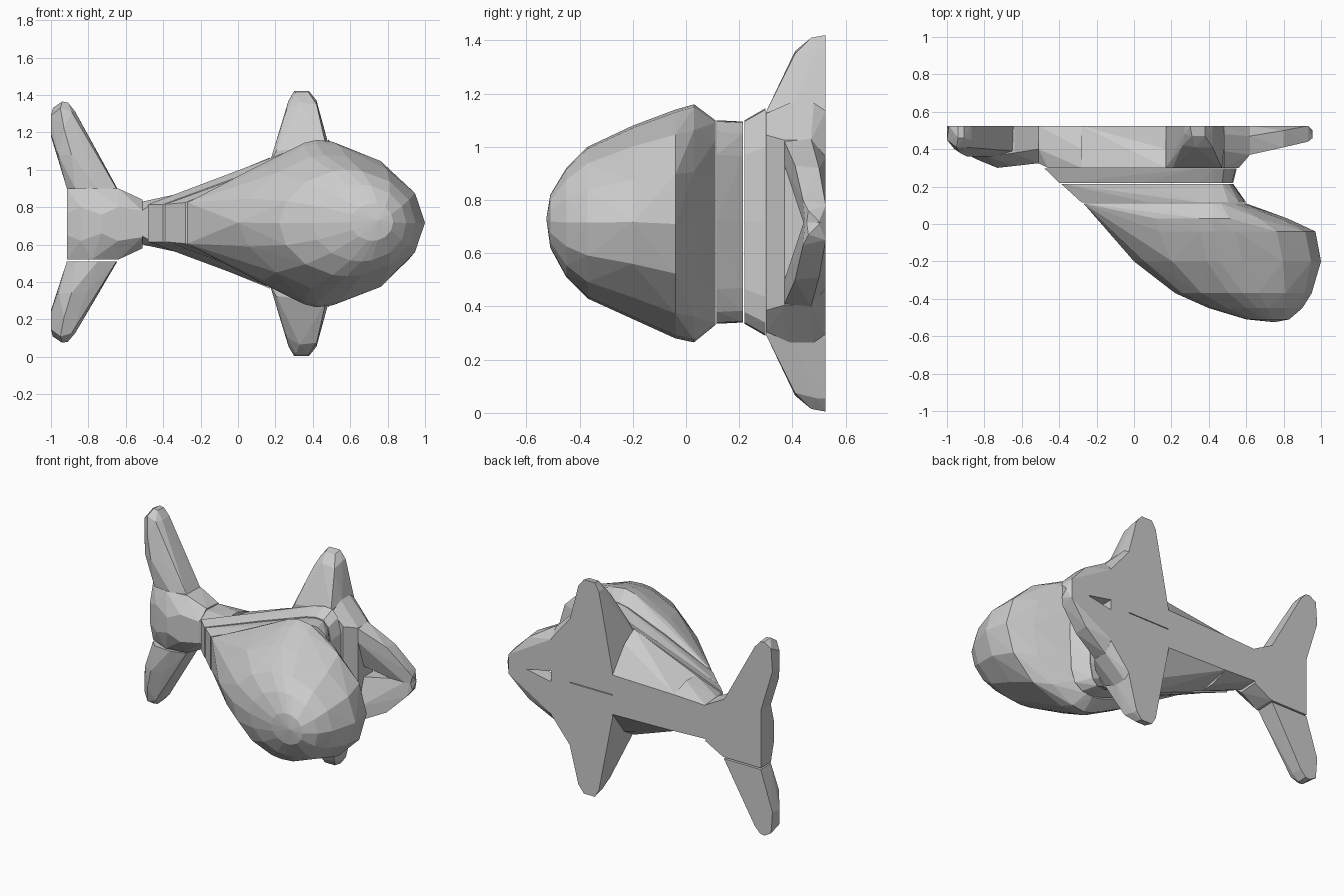
import bpy, bmesh
from math import sin, cos, pi

ZC = 0.715   # height of the body's centre line
BACK = 0.525  # flat rear plane


def hull(name, pts):
    """Faceted convex solid around a few points."""
    me = bpy.data.meshes.new(name)
    bm = bmesh.new()
    for p in pts:
        bm.verts.new(p)
    res = bmesh.ops.convex_hull(bm, input=bm.verts[:])
    junk = {g for g in res["geom_interior"] + res["geom_unused"]
            if isinstance(g, bmesh.types.BMVert)}
    bmesh.ops.delete(bm, geom=[v for v in junk if v.is_valid], context='VERTS')
    bmesh.ops.dissolve_limit(bm, angle_limit=0.02, verts=bm.verts[:], edges=bm.edges[:])
    bmesh.ops.recalc_face_normals(bm, faces=bm.faces[:])
    bm.to_mesh(me)
    bm.free()
    ob = bpy.data.objects.new(name, me)
    bpy.context.collection.objects.link(ob)
    return ob


def section(y, x0, x1, xm, z0, z1, p_aft, p_fore, n=14):
    """Egg-shaped slice at depth y; exponents set how pointed each end is."""
    pts = []
    zc, h = (z0 + z1) / 2, (z1 - z0) / 2
    for i in range(n):
        c, s = cos(2 * pi * i / n), sin(2 * pi * i / n)
        p = p_fore if c > 0 else p_aft
        r = (x1 - xm) if c > 0 else (xm - x0)
        ex = abs(c) ** (2 / p) * (1 if c > 0 else -1)
        ez = abs(s) ** (2 / p) * (1 if s > 0 else -1)
        pts.append((xm + r * ex, y, zc + h * ez))
    pts += [(xm, y, z0), (xm, y, z1)]
    return pts


def flip(pts, zc):
    return [(x, y, 2 * zc - z) for x, y, z in pts]


def both(pts):
    """Points given as (x, y, half height) around the centre line."""
    return [(x, y, ZC + s * h) for x, y, h in pts for s in (1, -1)]


# Bulbous head, sliced from back to front
head = [
    (0.11, -0.27, 0.60, 0.42, 0.33, 1.10, 1.35, 2.2),
    (0.03, -0.20, 0.82, 0.42, 0.265, 1.16, 1.35, 2.0),
    (-0.04, -0.14, 0.97, 0.42, 0.28, 1.14, 1.4, 2.0),
    (-0.20, 0.00, 1.00, 0.46, 0.355, 1.08, 1.6, 2.0),
    (-0.37, 0.22, 0.95, 0.58, 0.43, 1.00, 1.9, 2.0),
    (-0.45, 0.40, 0.90, 0.66, 0.51, 0.92, 2.0, 2.0),
    (-0.51, 0.60, 0.83, 0.72, 0.62, 0.82, 2.0, 2.0),
]
pts = [p for s in head for p in section(*s)]
hull("head", pts + [(-0.27, 0.11, ZC + 0.11), (-0.27, 0.11, ZC - 0.11),
                    (0.75, -0.525, 0.73)])

# Two body layers behind the head
hull("body_layer_front",
     section(0.115, -0.28, 0.60, 0.42, 0.335, 1.10, 1.3, 4)
     + section(0.215, -0.39, 0.53, 0.42, 0.34, 1.095, 1.25, 4)
     + both([(-0.28, 0.115, 0.11), (-0.39, 0.215, 0.10)]))
hull("body_layer_middle",
     section(0.22, -0.40, 0.53, 0.42, 0.335, 1.10, 1.25, 4)
     + section(0.298, -0.48, 0.55, 0.42, 0.29, 1.145, 1.2, 4)
     + both([(-0.40, 0.22, 0.10), (-0.48, 0.298, 0.10)]))

# Rear body narrowing toward the tail
hull("rear_body", both([(0.17, 0.30, 0.35), (0.17, BACK, 0.13),
                        (-0.28, 0.30, 0.165), (-0.28, BACK, 0.12),
                        (0.17, 0.40, 0.29)]))
hull("tail_stem", both([(-0.28, 0.30, 0.165), (-0.28, BACK, 0.12),
                        (-0.46, 0.30, 0.10), (-0.51, 0.325, 0.07),
                        (-0.51, 0.40, 0.115), (-0.51, BACK, 0.11),
                        (-0.28, 0.40, 0.165)]))

# Upper and lower fins, joined at the centre line
fin = [(0.17, 0.30, ZC), (0.48, 0.30, ZC), (0.17, BACK, ZC), (0.48, BACK, ZC),
       (0.17, BACK, 0.86), (0.17, 0.30, 1.04), (0.205, 0.30, 1.10), (0.47, 0.30, 1.13),
       (0.48, 0.40, 1.15), (0.48, BACK, 1.14), (0.26, 0.42, 1.32), (0.42, 0.41, 1.35),
       (0.33, 0.41, 1.36), (0.27, 0.48, 1.37), (0.31, 0.47, 1.41), (0.38, 0.47, 1.41),
       (0.42, 0.49, 1.37), (0.27, BACK, 1.37), (0.30, BACK, 1.42), (0.38, BACK, 1.42),
       (0.42, BACK, 1.37)]
hull("fin_upper", fin)
hull("fin_lower", flip(fin, 0.7125))

# Chest block in front of the fins
hull("chest", both([(0.48, 0.30, 0.41), (0.48, 0.39, 0.45), (0.48, 0.48, 0.45),
                    (0.48, BACK, 0.42), (0.56, 0.30, 0.33), (0.62, 0.37, 0.31),
                    (0.62, 0.47, 0.31), (0.62, BACK, 0.25)]))

# Pointed front end, two halves with a slit between
nose = [(0.62, 0.37, 1.02), (0.62, 0.37, 0.93), (0.62, 0.47, 1.03), (0.62, BACK, 0.96),
        (0.62, 0.43, 0.75), (0.62, BACK, 0.75), (0.80, 0.41, 0.93), (0.80, 0.50, 0.92),
        (0.93, 0.44, 0.80), (0.93, BACK, 0.78), (0.955, 0.46, 0.76), (0.955, 0.50, 0.72),
        (0.94, 0.45, 0.69), (0.93, BACK, 0.69)]
hull("nose_upper", nose)
hull("nose_lower", flip(nose, 0.715))

# Tail block
tail = [(-0.51, 0.40, 0.84), (-0.51, 0.325, 0.78), (-0.51, BACK, 0.83),
        (-0.64, 0.38, 0.90), (-0.64, BACK, 0.90), (-0.64, 0.31, 0.80),
        (-0.73, 0.30, 0.76), (-0.78, 0.36, 0.90), (-0.84, 0.345, 0.80),
        (-0.915, 0.385, 0.77), (-0.915, 0.42, 0.90), (-0.915, BACK, 0.90)]
hull("tail_block", tail + flip(tail, 0.71))

# Tail flukes
fluke = [(-0.915, 0.42, 0.90), (-0.87, 0.37, 0.90), (-0.75, 0.36, 0.90),
         (-0.65, 0.39, 0.90), (-0.645, BACK, 0.90), (-0.915, BACK, 0.90),
         (-0.89, 0.36, 1.08), (-0.96, 0.40, 1.08), (-0.81, 0.38, 1.08),
         (-1.00, 0.45, 1.19), (-1.00, BACK, 1.18), (-0.93, 0.38, 1.22),
         (-1.00, 0.45, 1.29), (-0.99, BACK, 1.33), (-0.95, 0.41, 1.33),
         (-0.89, 0.41, 1.31), (-0.94, 0.46, 1.365), (-0.91, 0.46, 1.36),
         (-0.94, BACK, 1.36), (-0.91, BACK, 1.355), (-0.87, 0.45, 1.31),
         (-0.87, BACK, 1.31)]
hull("fluke_upper", fluke)
hull("fluke_lower", [(x, y, 0.51 - (z - 0.90) * 0.935) for x, y, z in fluke])
